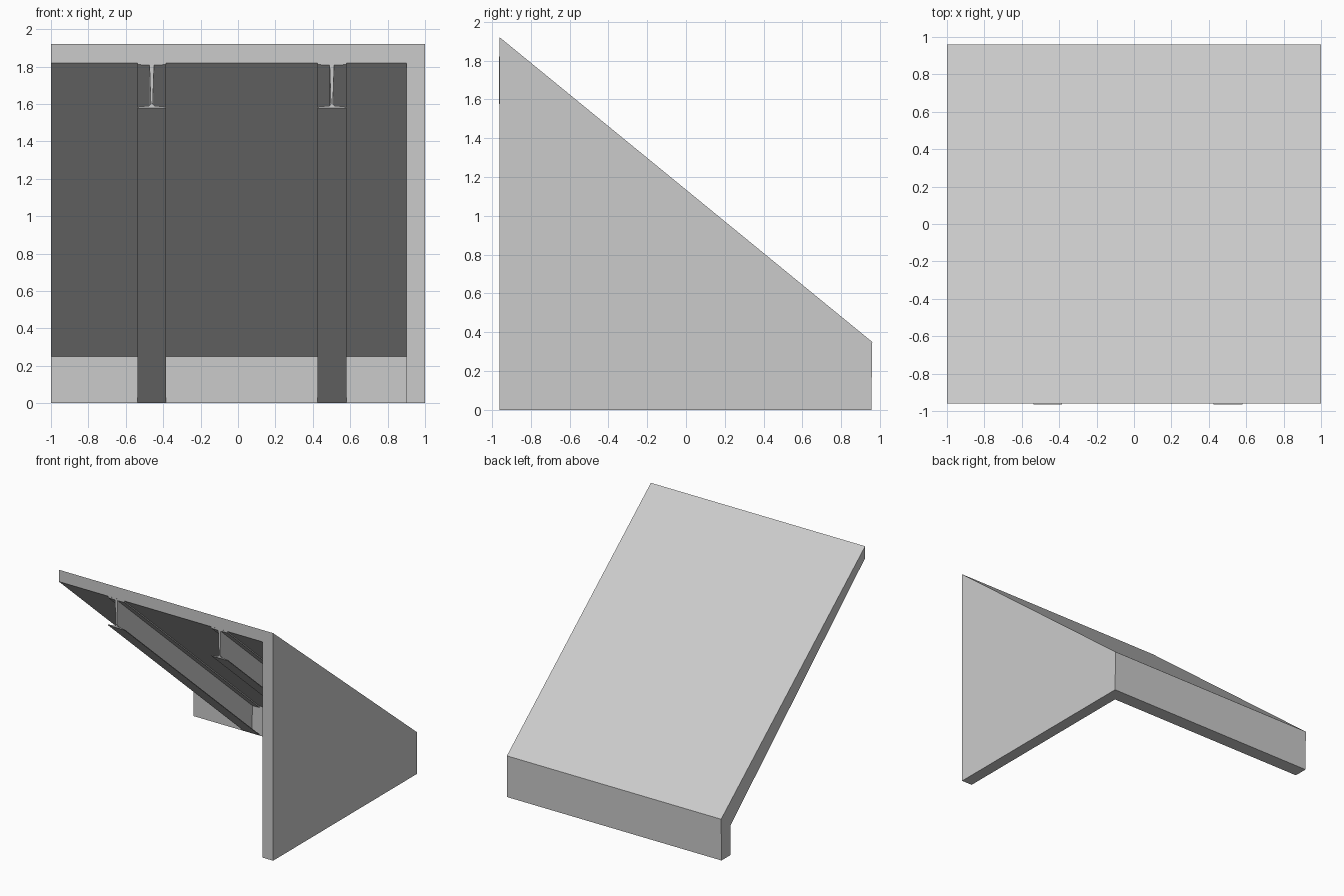
import bpy, bmesh

if "Cube" in bpy.data.objects:
    bpy.data.objects.remove(bpy.data.objects["Cube"])

FRONT, INNER = -0.96, 0.835          # open front edge, inner face of the back wall
DROP = (0.25 - 1.82) / (INNER - FRONT)  # slope of the roof underside


def prism(name, ring, offset):
    """Solid made by sweeping a closed ring of 3D points along an offset."""
    bm = bmesh.new()
    face = bm.faces.new([bm.verts.new(p) for p in ring])
    ext = bmesh.ops.extrude_face_region(bm, geom=[face], use_keep_orig=True)
    bmesh.ops.translate(bm, vec=offset,
                        verts=[g for g in ext["geom"] if isinstance(g, bmesh.types.BMVert)])
    bmesh.ops.recalc_face_normals(bm, faces=bm.faces)
    mesh = bpy.data.meshes.new(name)
    bm.to_mesh(mesh)
    bm.free()
    ob = bpy.data.objects.new(name, mesh)
    bpy.context.collection.objects.link(ob)
    return ob


# Shell: solid wedge, hollowed to leave roof, back wall and right side wall
outer = [(FRONT, 0), (0.955, 0), (0.96, 0.35), (FRONT, 1.92)]
shell = prism("roof_and_walls", [(-1, y, z) for y, z in outer], (2, 0, 0))

ahead = FRONT - 0.2
hollow = [(ahead, -0.2), (INNER, -0.2), (INNER, 0.25), (ahead, 1.82 - 0.2 * DROP)]
cutter = prism("hollow_cutter", [(-1.2, y, z) for y, z in hollow], (2.1, 0, 0))
cutter.hide_render = True

mod = shell.modifiers.new("hollow", "BOOLEAN")
mod.operation = "DIFFERENCE"
mod.solver = "EXACT"
mod.object = cutter
bpy.context.view_layer.objects.active = shell
bpy.ops.object.modifier_apply(modifier=mod.name)
bpy.data.objects.remove(cutter)

# Sloping I-beams under the roof: half section mirrored, web thicker at the top
half = [(0.077, 1.577), (0.077, 1.584), (0.014, 1.590), (0.005, 1.600),
        (0.012, 1.808), (0.077, 1.810), (0.077, 1.822)]
section = half + [(-x, z) for x, z in reversed(half)]
start = FRONT - 0.004
length = INNER - start
for side, cx in (("left", -0.461), ("right", 0.502)):
    prism(side + "_roof_beam", [(cx + x, start, z) for x, z in section],
          (0, length, DROP * length))
